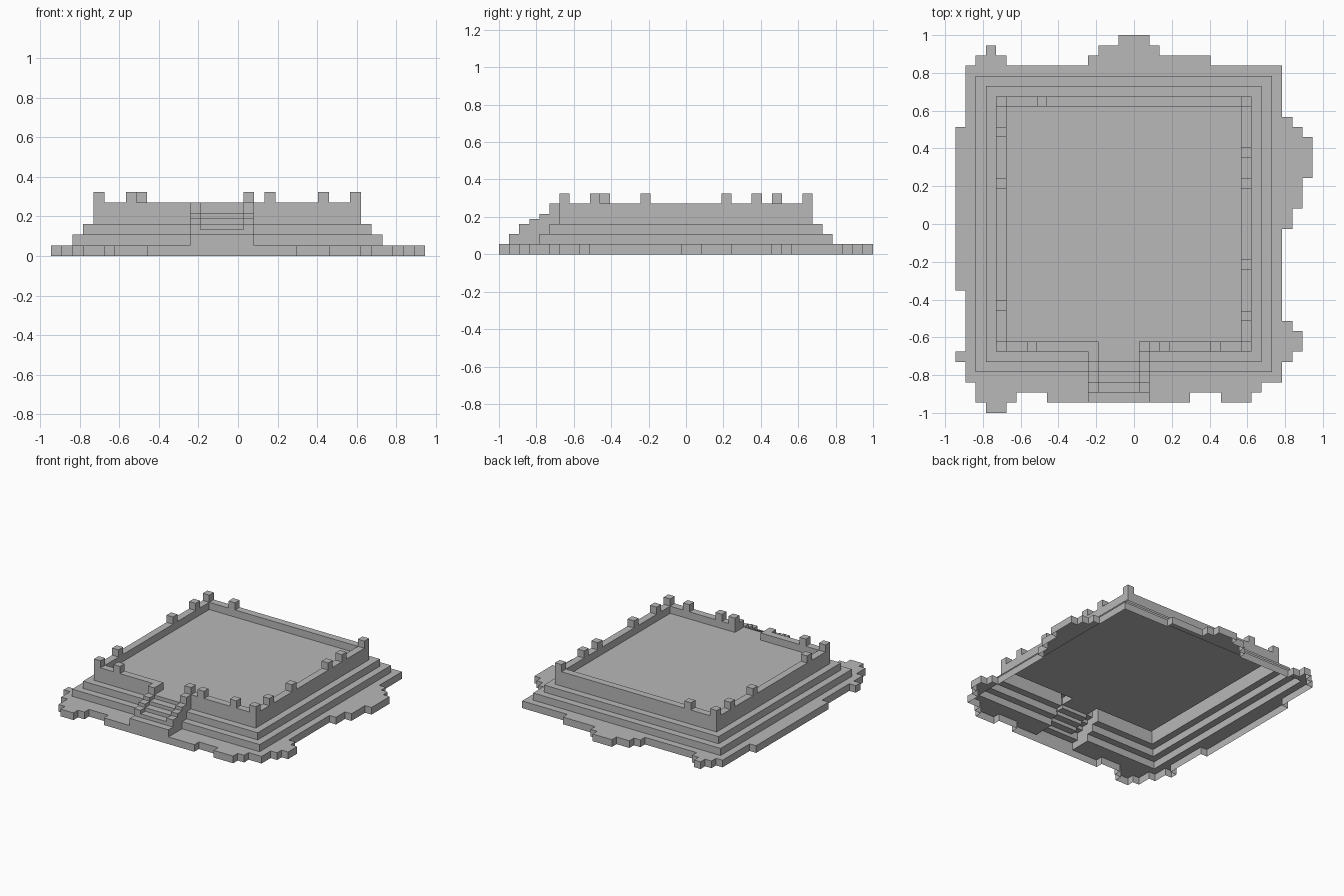
import bpy
import bmesh
import math

U = 2 / 37            # edge length of one block
COLS, ROWS = 35, 37   # footprint in blocks

cube = bpy.data.objects.get("Cube")
if cube:
    bpy.data.objects.remove(cube, do_unlink=True)

stone = bpy.data.materials.new("grey_stone")
stone.use_nodes = True
GREY = (0.48, 0.48, 0.48, 1)
stone.diffuse_color = GREY
stone.node_tree.nodes["Principled BSDF"].inputs["Base Color"].default_value = GREY

cells = {}            # (column, row) -> (part name, height in blocks)


def fill(part, x0, x1, y0, y1, height):
    for i in range(x0, x1):
        for j in range(y0, y1):
            cells[i, j] = (part, height)


# Ragged ground slab: main field, then the strips along each side
fill("ground_slab", 1, 32, 3, 34, 1)
for row, x0, x1 in [(0, 3, 5), (1, 2, 6), (1, 9, 23), (1, 26, 29), (2, 2, 30),
                    (34, 2, 5), (35, 3, 4), (34, 13, 25), (35, 14, 20), (36, 16, 19)]:
    fill("ground_slab", x0, x1, row, row + 1, 1)
for col, y0, y1 in [(0, 5, 6), (0, 12, 28), (32, 5, 9), (33, 6, 8),
                    (32, 18, 29), (33, 20, 28), (34, 23, 27)]:
    fill("ground_slab", col, col + 1, y0, y1, 1)

# Stepped terraces, rampart ring and the sunken court floor
for inset, (part, height) in enumerate([("lower_terrace", 2), ("upper_terrace", 3),
                                        ("rampart", 5), ("court_floor", 4)]):
    fill(part, 2 + inset, 31 - inset, 4 + inset, 33 - inset, height)

# Front stairs between two stepped side rails
for row, (rail, step) in enumerate([(2, 2), (3, 2.5), (3.5, 3), (4, 3.5), (5, 4), (5, 4)], 1):
    fill("stair_rails", 13, 19, row, row + 1, rail)
    fill("stair_steps", 14, 18, row, row + 1, step)

# Battlements: corners, then the irregular blocks on each wall
merlons = [(i, j) for i in (4, 28) for j in (6, 30)]
merlons += [(i, 6) for i in (7, 18, 20, 25)] + [(8, 30)]
merlons += [(4, j) for j in (10, 22, 27)] + [(28, j) for j in (9, 14, 22, 25)]
for i, j in merlons:
    fill("battlements", i, i + 1, j, j + 1, 6)


def point(i, j, h):
    return ((i - COLS / 2) * U, (j - ROWS / 2) * U, h * U)


def build(part):
    """Open shell: block tops plus risers down to each lower neighbour."""
    bm = bmesh.new()

    def quad(*corners):
        bm.faces.new([bm.verts.new(point(*c)) for c in corners])

    for (i, j), (name, h) in cells.items():
        if name != part:
            continue
        ring = [(i, j), (i + 1, j), (i + 1, j + 1), (i, j + 1)]
        quad(*[(x, y, h) for x, y in ring])
        for k, (dx, dy) in enumerate([(0, -1), (1, 0), (0, 1), (-1, 0)]):
            low = cells.get((i + dx, j + dy), ("", 0))[1]
            if low < h:
                a, b = ring[k], ring[(k + 1) % 4]
                quad((*a, low), (*b, low), (*b, h), (*a, h))
    bmesh.ops.remove_doubles(bm, verts=bm.verts[:], dist=U / 100)
    bmesh.ops.dissolve_limit(bm, angle_limit=math.radians(1),
                             verts=bm.verts[:], edges=bm.edges[:])
    mesh = bpy.data.meshes.new(part)
    bm.to_mesh(mesh)
    bm.free()
    mesh.materials.append(stone)
    bpy.context.collection.objects.link(bpy.data.objects.new(part, mesh))


for part in sorted({name for name, _ in cells.values()}):
    build(part)
